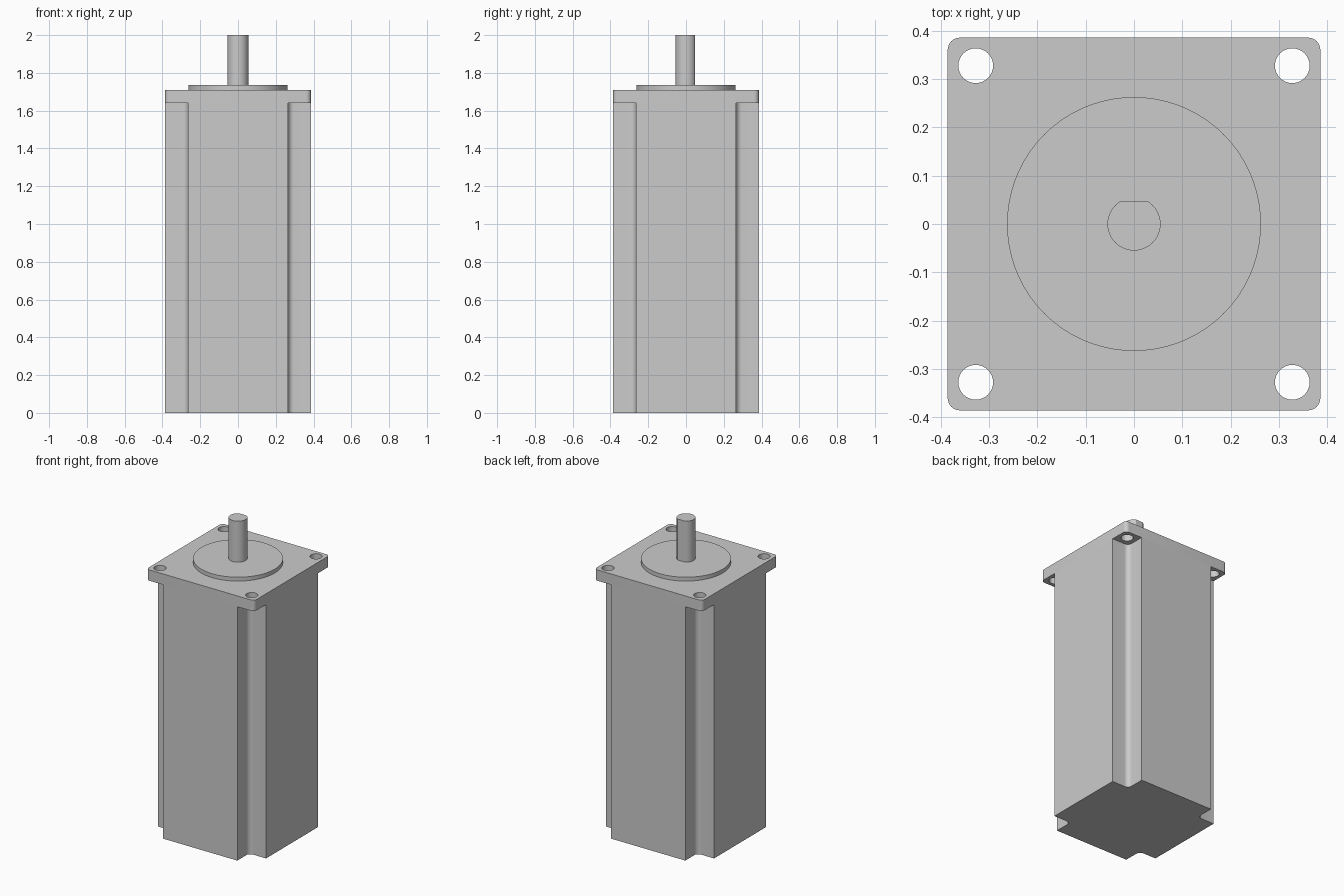
import bpy, bmesh
from math import pi, sin, cos, asin, radians

cube = bpy.data.objects.get("Cube")
if cube:
    bpy.data.objects.remove(cube)

# Single grey metal
metal = bpy.data.materials.new("grey_metal")
metal.use_nodes = True
colour = (0.6, 0.6, 0.6, 1)
metal.diffuse_color = colour
metal.node_tree.nodes["Principled BSDF"].inputs["Base Color"].default_value = colour


def arc(cx, cy, r, start, end, steps):
    """Points along a circular arc, both ends included."""
    return [(cx + r * cos(start + (end - start) * i / steps),
             cy + r * sin(start + (end - start) * i / steps))
            for i in range(steps + 1)]


def circle(cx, cy, r, steps):
    return arc(cx, cy, r, 0, 2 * pi, steps)[:-1]


def four_corners(points):
    """Repeat the outline of one corner around the z axis."""
    outline = []
    for _ in range(4):
        outline += points
        points = [(-y, x) for x, y in points]
    return outline


def prism(name, loops, bottom, top):
    """Extrude an outline, with optional hole loops, between two heights."""
    bm = bmesh.new()
    for loop in loops:
        verts = [bm.verts.new((x, y, bottom)) for x, y in loop]
        for a, b in zip(verts, verts[1:] + verts[:1]):
            bm.edges.new((a, b))
    bmesh.ops.triangle_fill(bm, edges=bm.edges[:], use_beauty=True)
    grown = bmesh.ops.extrude_face_region(bm, geom=bm.faces[:])["geom"]
    moved = [v for v in grown if isinstance(v, bmesh.types.BMVert)]
    bmesh.ops.translate(bm, verts=moved, vec=(0, 0, top - bottom))
    bmesh.ops.recalc_face_normals(bm, faces=bm.faces[:])
    mesh = bpy.data.meshes.new(name)
    bm.to_mesh(mesh)
    bm.free()
    mesh.materials.append(metal)
    obj = bpy.data.objects.new(name, mesh)
    bpy.context.collection.objects.link(obj)
    bpy.ops.object.select_all(action="DESELECT")
    obj.select_set(True)
    bpy.context.view_layer.objects.active = obj
    bpy.ops.object.shade_smooth_by_angle(angle=radians(30))
    return obj


half = 0.386
flange_bottom, flange_top, pilot_top = 1.64, 1.71, 1.735

# Motor body: square with a filleted notch along each corner
notch, fillet = 0.265, 0.03
c = notch + fillet
notch_corner = [(half, notch)] + arc(c, c, fillet, 1.5 * pi, pi, 8) + [(notch, half)]
prism("motor_body", [four_corners(notch_corner)], 0, flange_bottom)

# Mounting flange: rounded square with four bolt holes
corner = 0.025
c = half - corner
plate = four_corners(arc(c, c, corner, 0, pi / 2, 8))
holes = [circle(sx * 0.328, sy * 0.328, 0.036, 32) for sx in (-1, 1) for sy in (-1, 1)]
prism("mounting_flange", [plate] + holes, flange_bottom, flange_top)

# Raised centring disc
prism("pilot_disc", [circle(0, 0, 0.263, 72)], flange_top, pilot_top)

# Output shaft with a flat on the back
radius, flat = 0.055, 0.048
a = asin(flat / radius)
prism("output_shaft", [arc(0, 0, radius, pi - a, 2 * pi + a, 40)], pilot_top, 2)
